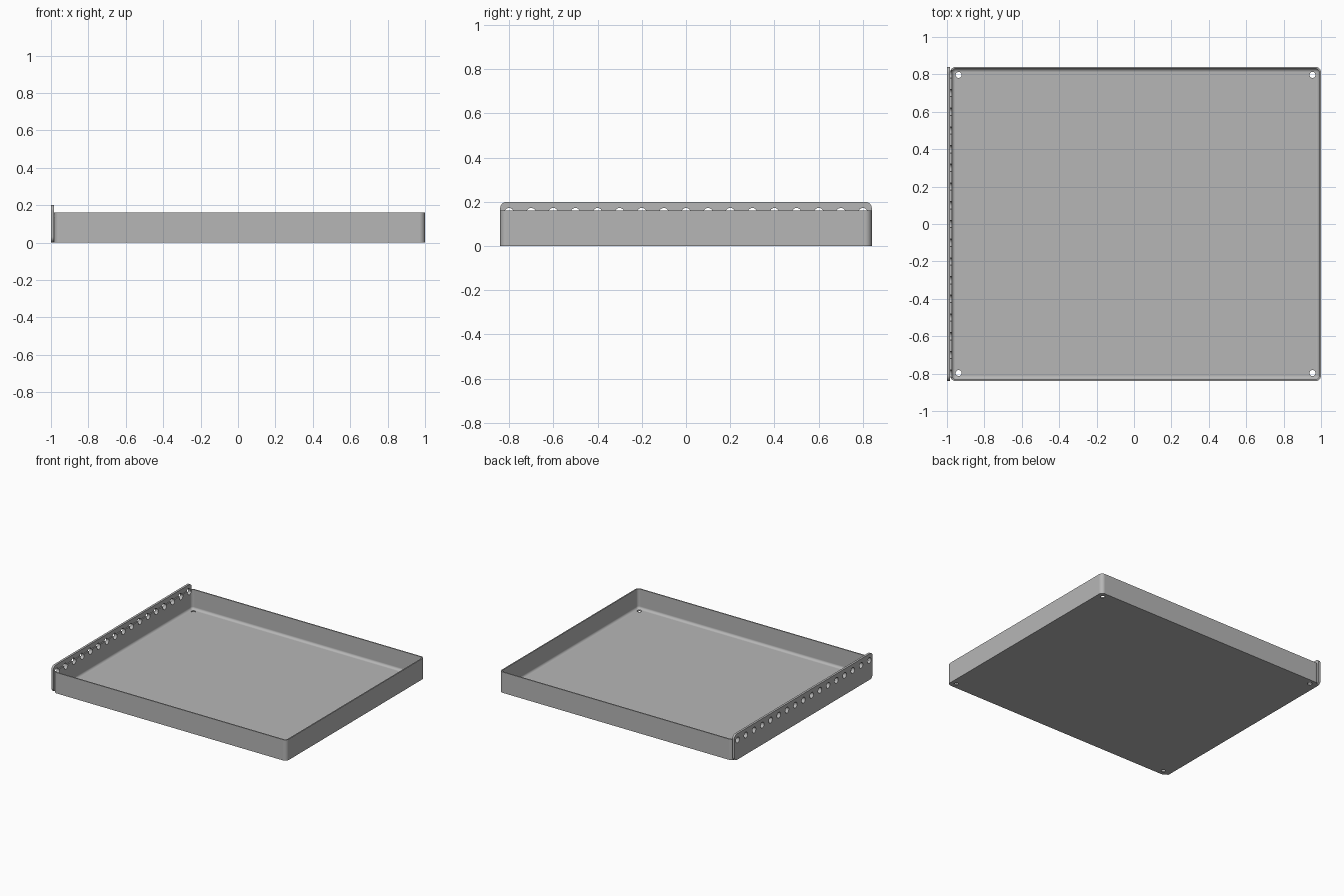
import bpy, bmesh, math
from mathutils import Matrix, Vector

if "Cube" in bpy.data.objects:
    bpy.data.objects.remove(bpy.data.objects["Cube"], do_unlink=True)

# Main sizes
HALF_Y = 0.84
PLATE_X0, PLATE_X1 = -1.0, -0.983
TRAY_CX = (PLATE_X1 + 1.0) / 2
TRAY_HX = (1.0 - PLATE_X1) / 2
TRAY_H, PLATE_H = 0.16, 0.2
WALL, FLOOR, CORNER, FILLET = 0.009, 0.009, 0.03, 0.019

steel = bpy.data.materials.new("grey_steel")
steel.use_nodes = True
grey = (0.47, 0.47, 0.47, 1)
steel.diffuse_color = grey
steel.node_tree.nodes["Principled BSDF"].inputs["Base Color"].default_value = grey


def rounded_rect(hx, hy, r, steps=8):
    """Counter-clockwise outline of a rounded rectangle."""
    pts = []
    for i, (sx, sy) in enumerate([(1, 1), (-1, 1), (-1, -1), (1, -1)]):
        for k in range(steps + 1):
            a = math.pi / 2 * (i + k / steps)
            pts.append((sx * (hx - r) + r * math.cos(a), sy * (hy - r) + r * math.sin(a)))
    return pts


def loft(name, rings):
    """Skin a list of closed point rings and cap both ends."""
    bm = bmesh.new()
    loops = [[bm.verts.new(p) for p in ring] for ring in rings]
    for a, b in zip(loops, loops[1:]):
        for i in range(len(a)):
            j = (i + 1) % len(a)
            bm.faces.new((a[i], a[j], b[j], b[i]))
    bm.faces.new(loops[0][::-1])
    bm.faces.new(loops[-1])
    bmesh.ops.recalc_face_normals(bm, faces=bm.faces)
    return finish(name, bm)


def finish(name, bm):
    mesh = bpy.data.meshes.new(name)
    bm.to_mesh(mesh)
    bm.free()
    mesh.materials.append(steel)
    obj = bpy.data.objects.new(name, mesh)
    bpy.context.collection.objects.link(obj)
    return obj


def drills(name, centres, radius, depth, turn):
    """One cutter object made of parallel cylinders."""
    bm = bmesh.new()
    for c in centres:
        bmesh.ops.create_cone(bm, cap_ends=True, segments=24, radius1=radius, radius2=radius,
                              depth=depth, matrix=Matrix.Translation(Vector(c)) @ turn)
    obj = finish(name, bm)
    obj.hide_render = True
    return obj


def cut(obj, cutters):
    for cutter in cutters:
        mod = obj.modifiers.new("holes", "BOOLEAN")
        mod.operation = "DIFFERENCE"
        mod.solver = "EXACT"
        mod.object = cutter
    graph = bpy.context.evaluated_depsgraph_get()
    mesh = bpy.data.meshes.new_from_object(obj.evaluated_get(graph))
    obj.modifiers.clear()
    obj.data = mesh


def smooth(obj):
    bpy.ops.object.select_all(action="DESELECT")
    obj.select_set(True)
    bpy.context.view_layer.objects.active = obj
    bpy.ops.object.shade_smooth_by_angle(angle=math.radians(30))
    mod = obj.modifiers.new("flat_normals", "WEIGHTED_NORMAL")
    mod.keep_sharp = True


# Tray: outer wall, rim, inner wall, filleted floor
def tray_ring(inset, z):
    outline = rounded_rect(TRAY_HX - inset, HALF_Y - inset, max(CORNER - inset, 0.001))
    return [(TRAY_CX + x, y, z) for x, y in outline]


rings = [tray_ring(0, 0), tray_ring(0, TRAY_H), tray_ring(WALL, TRAY_H)]
for k in range(7):
    a = math.pi / 2 * k / 6
    rings.append(tray_ring(WALL + FILLET * (1 - math.cos(a)),
                           FLOOR + FILLET * (1 - math.sin(a))))
tray = loft("tray", rings)

# Mounting plate: upright rounded panel along the tray's side
panel = rounded_rect(HALF_Y, PLATE_H / 2, 0.03)
plate = loft("mounting_plate",
             [[(x, y, z + PLATE_H / 2) for y, z in panel] for x in (PLATE_X0, PLATE_X1)])

# Row of side holes and four floor holes
side_holes = drills("side_hole_cutter", [(PLATE_X1, i / 10, 0.15) for i in range(-8, 9)],
                    0.022, 0.1, Matrix.Rotation(math.pi / 2, 4, "Y"))
floor_holes = drills("floor_hole_cutter",
                     [(TRAY_CX + sx * 0.946, sy * 0.797, 0) for sx in (-1, 1) for sy in (-1, 1)],
                     0.016, 0.1, Matrix.Identity(4))
cut(tray, [side_holes, floor_holes])
cut(plate, [side_holes])
for cutter in (side_holes, floor_holes):
    bpy.data.objects.remove(cutter, do_unlink=True)
for part in (tray, plate):
    smooth(part)
